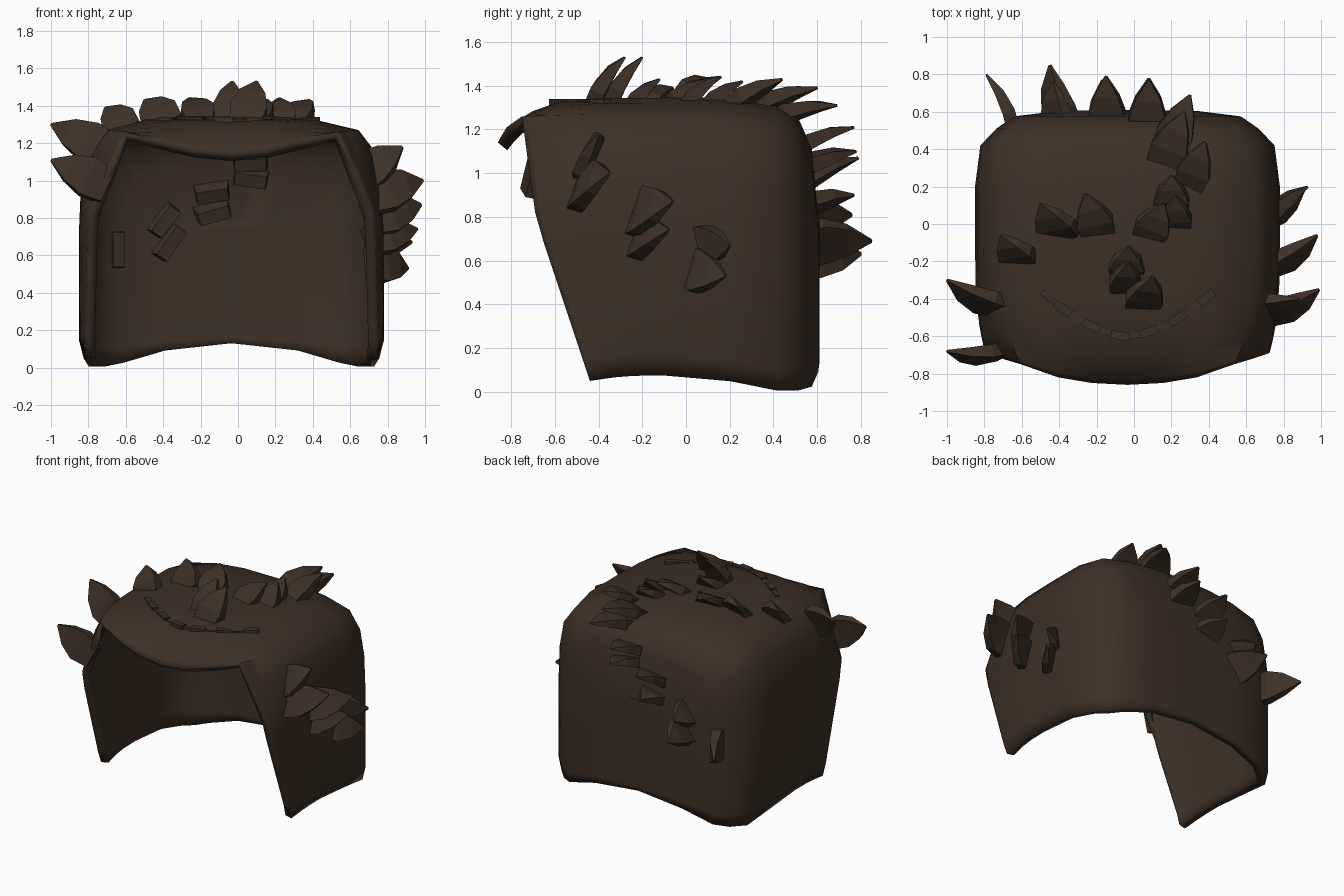
import bpy
import bmesh
import math
from mathutils import Vector

if "Cube" in bpy.data.objects:
    bpy.data.objects.remove(bpy.data.objects["Cube"])

brown = bpy.data.materials.new("dark_brown")
brown.use_nodes = True
color = (0.048, 0.029, 0.019, 1)
brown.diffuse_color = color
brown.node_tree.nodes["Principled BSDF"].inputs["Base Color"].default_value = color
CX, TOP = -0.035, 1.345


def make_object(name, bm):
    bmesh.ops.recalc_face_normals(bm, faces=bm.faces)
    mesh = bpy.data.meshes.new(name)
    bm.to_mesh(mesh)
    bm.free()
    mesh.materials.append(brown)
    obj = bpy.data.objects.new(name, mesh)
    bpy.context.collection.objects.link(obj)
    return obj


# Half arch cross-section (x, z), from the bottom of a side up to the crown
ARCH = [(.79, 0), (.815, .1), (.815, .7), (.805, .95), (.77, 1.14),
        (.68, 1.265), (.46, 1.32), (.22, TOP), (0, TOP)]
# Half outline of the front opening (x, y, z)
EDGE = [(.78, -.44, .05), (.785, -.47, .14), (.77, -.65, .68), (.76, -.69, .82),
        (.67, -.72, 1.03), (.57, -.75, 1.26), (.37, -.82, 1.21),
        (.19, -.85, 1.16), (0, -.86, 1.14)]
START = -.1


def hem(x, y):
    """Height of the arched lower hem."""
    if y > .45:
        return max(.005, .13 * (1 - (x / .65) ** 2))
    return max(.005, .075 - .065 * ((y + .15) / .55) ** 2)


def front_row(f):
    row = []
    for (x, z), (ex, ey, ez) in zip(ARCH, EDGE):
        y = START + (ey - START) * f
        z0 = z + hem(x, y) * (1 - z / TOP)
        row.append((x + (ex - x) * f ** 3, y, z0 + (ez - z0) * f ** 5))
    return row


def back_row(y, sx, sz):
    row = []
    for x, z in ARCH:
        h = hem(x * sx, y)
        row.append((x * sx, y, h + z * sz * (1 - h / TOP)))
    return row


# Hollow shell: arches lofted from the fringe to the back
rows = [front_row(f) for f in (1, .96, .9, .8, .65, .4, 0)]
rows += [back_row(*s) for s in ((.2, 1, 1), (.42, .965, .975), (.51, .86, .93),
                                (.575, .745, .81), (.605, .45, .55))]
bm = bmesh.new()
grid = []
for row in rows:
    full = row + [(-x, y, z) for x, y, z in reversed(row[:-1])]
    grid.append([bm.verts.new((x + CX, y, z)) for x, y, z in full])
for a, b in zip(grid, grid[1:]):
    for i in range(len(a) - 1):
        bm.faces.new((a[i], a[i + 1], b[i + 1], b[i]))
# flat back panel in strips, each with a middle vertex so the hem keeps its arch
last = grid[-1]
half = len(ARCH) - 1
spine = []
for i in range(half):
    z = last[i].co.z if i else hem(0, .6)
    spine.append(bm.verts.new((CX, .61, max(z, hem(0, .6) + .03 * i))))
for side in (last[:half + 1], last[:half - 1:-1]):
    for i in range(half - 1):
        bm.faces.new((side[i], side[i + 1], spine[i + 1], spine[i]))
    bm.faces.new((side[half - 1], side[half], spine[half - 1]))
shell = make_object("hair_shell", bm)
# make the outward side face away from the middle
crown = max(shell.data.polygons, key=lambda p: p.center.z)
if crown.normal.z < 0:
    shell.data.flip_normals()
solid = shell.modifiers.new("Thickness", "SOLIDIFY")
solid.thickness = .055
solid.offset = -1
bpy.context.view_layer.objects.active = shell
shell.select_set(True)
bpy.ops.object.shade_smooth_by_angle(angle=math.radians(50))
shell.select_set(False)

# Tuft outline along its length: (position, half width, half thickness)
BLADE = [(0, .42, .5), (.35, .5, .5), (.68, .34, .36), (1, .03, .08)]


# Pointed tuft: a bowed blade rooted through the shell, tapering to its tip
def tuft(name, base, tip, across, width, thick=.07, root=.1):
    base, tip = Vector(base), Vector(tip)
    axis = (tip - base).normalized()
    base = base - axis * root
    length = tip - base
    side = Vector(across)
    side = (side - axis * side.dot(axis)).normalized()
    up = axis.cross(side)
    if up.z < 0:
        up = -up
    bm = bmesh.new()
    rings = []
    for t, w, k in BLADE:
        center = base + length * t + up * (.07 * length.length * math.sin(math.pi * t))
        rings.append([bm.verts.new(center + side * sx * w * width + up * sz * k * thick)
                      for sx, sz in ((-1, -1), (1, -1), (1, 1), (-1, 1))])
    for a, b in zip(rings, rings[1:]):
        for i in range(4):
            j = (i + 1) % 4
            bm.faces.new((a[i], a[j], b[j], b[i]))
    bm.faces.new(rings[0])
    bm.faces.new(rings[-1])
    make_object(name, bm)


X, Z, D = (1, 0, 0), (0, 0, 1), (.6, 0, .8)
# Tufts running down the back
for i, spec in enumerate([
        ((-.68, .57, .63), (-.79, .80, .63), Z, .22),
        ((-.38, .6, .67), (-.45, .85, .69), D, .22),
        ((-.4, .58, .79), (-.43, .76, .81), D, .2),
        ((-.14, .58, .84), (-.17, .77, .9), (1, 0, .25), .2),
        ((-.14, .58, .96), (-.15, .79, 1.07), (1, 0, .15), .2),
        ((.07, .58, 1.03), (.08, .78, 1.1), (1, 0, -.15), .2),
        ((.07, .56, 1.12), (.08, .77, 1.21), X, .2)]):
    tuft(f"back_tuft_{i + 1}", *spec)

# Tufts across the crown
for i, spec in enumerate([
        ((.2, .44, 1.25), (.3, .69, 1.31), (1, -.4, 0), .2),
        ((.17, .36, 1.3), (.27, .6, 1.39), (1, -.4, 0), .2),
        ((.31, .25, 1.32), (.38, .44, 1.43), (1, -.4, 0), .18),
        ((.2, .12, 1.32), (.2, .26, 1.42), X, .19),
        ((.23, .02, 1.32), (.22, .15, 1.44), X, .16),
        ((.09, -.03, 1.33), (.16, .11, 1.43), (1, -.2, 0), .19),
        ((-.04, -.23, 1.32), (-.03, -.12, 1.43), X, .19),
        ((-.05, -.32, 1.35), (-.03, -.2, 1.53), X, .17),
        ((.05, -.4, 1.35), (.1, -.28, 1.53), X, .2),
        ((-.2, -.01, 1.33), (-.26, .16, 1.44), (1, .05, 0), .2),
        ((-.4, -.02, 1.32), (-.5, .11, 1.43), (1, -.2, .2), .22),
        ((-.62, -.16, 1.29), (-.71, -.06, 1.39), (1, -.1, .3), .2)]):
    tuft(f"crown_tuft_{i + 1}", *spec, root=.06)

# Tufts on both sides
S = (0, .45, 1)
for i, spec in enumerate([
        ((.7, -.43, 1.04), (.88, -.4, 1.18), S, .22),
        ((.76, -.46, .93), (.99, -.35, 1.0), S, .23),
        ((.76, -.2, .81), (.98, -.06, .87), S, .23),
        ((.76, -.2, .69), (.96, -.08, .74), S, .19),
        ((.76, .06, .67), (.93, .2, .67), (0, -.2, 1), .18),
        ((.76, .06, .55), (.91, .18, .53), (0, .3, 1), .2),
        ((-.74, -.42, 1.17), (-1, -.3, 1.3), S, .22),
        ((-.77, -.68, 1.0), (-1, -.68, 1.11), (0, .2, 1), .22)]):
    tuft(f"side_tuft_{i + 1}", *spec, root=.08)

# Raised seam of short overlapping plates curving over the fringe
bm = bmesh.new()
SEGMENTS = 12
for i in range(SEGMENTS):
    u = (i + .5) / SEGMENTS * 2 - 1
    x, y = .46 * u, -.6 + .24 * abs(u) ** 1.7
    angle = math.atan2(.24 * 1.7 * abs(u) ** .7 * math.copysign(1, u), .46)
    made = bmesh.ops.create_cube(bm, size=1)["verts"]
    for v in made:
        px, py = v.co.x * .1, v.co.y * (.03 + .015 * (i % 2))
        v.co = (CX + x + px * math.cos(angle) - py * math.sin(angle),
                y + px * math.sin(angle) + py * math.cos(angle),
                1.305 + .01 * (i % 2) + v.co.z * .05)
make_object("fringe_seam", bm)
